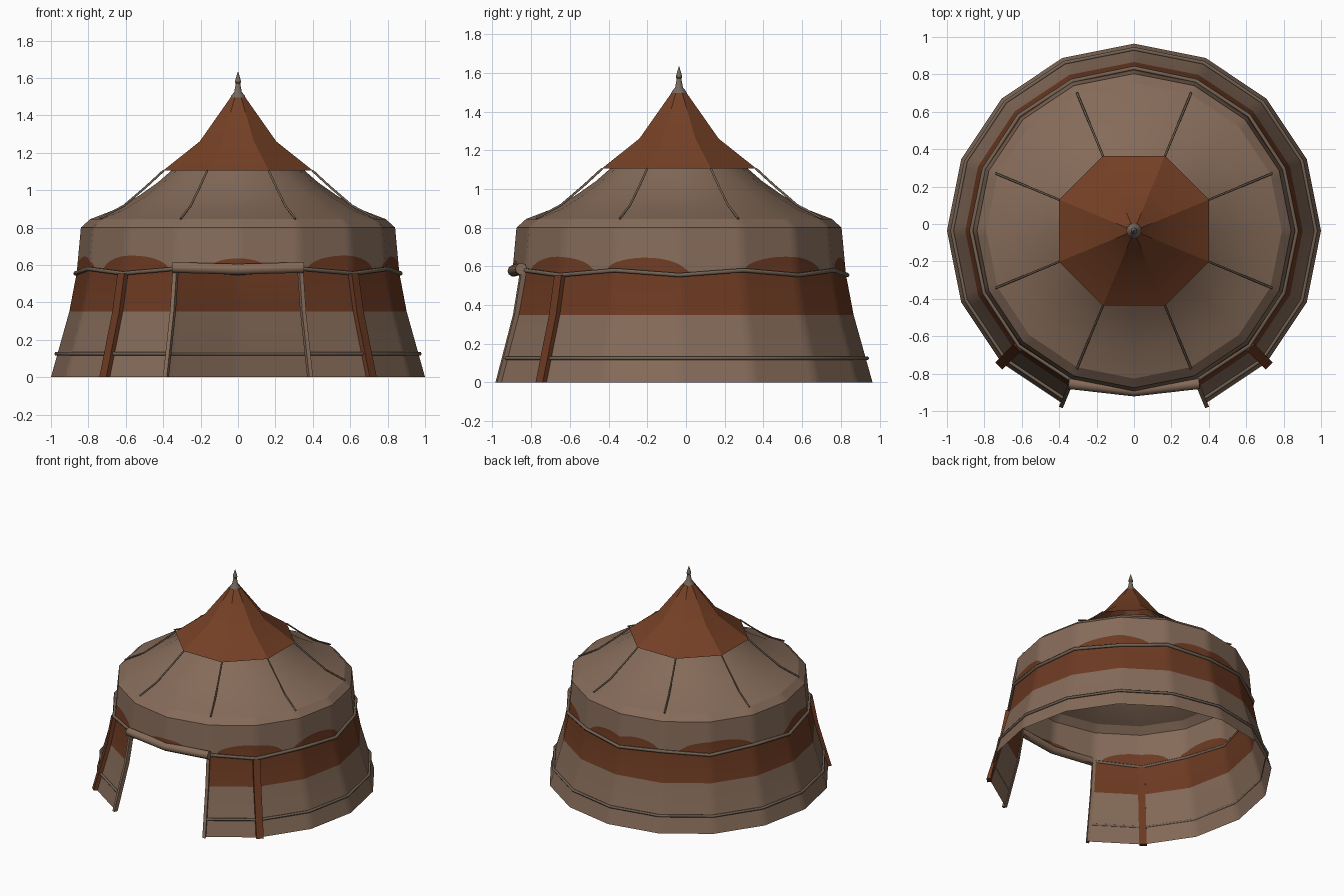
import bpy, bmesh, math
from mathutils import Vector

if "Cube" in bpy.data.objects:
    bpy.data.objects.remove(bpy.data.objects["Cube"])

CY = -0.036                      # tent axis in y
SEG = math.radians(22.5)         # 16-sided plan


def material(name, rgb):
    m = bpy.data.materials.new(name)
    m.diffuse_color = (*rgb, 1)
    m.use_nodes = True
    m.node_tree.nodes["Principled BSDF"].inputs["Base Color"].default_value = m.diffuse_color
    return m


CANVAS = material("tan canvas", (0.235, 0.147, 0.100))
RUST = material("rust cloth", (0.180, 0.052, 0.019))
BAND = material("dark rust band", (0.150, 0.042, 0.016))
ROPE = material("grey brown rope", (0.165, 0.120, 0.085))
METAL = material("finial metal", (0.180, 0.140, 0.110))

WALL = [(1.0, 0), (0.965, 0.125), (0.902, 0.35), (0.862, 0.56),
        (0.852, 0.67), (0.84, 0.80), (0.79, 0.845)]
ROOF = [(0.79, 0.845), (0.66, 0.895), (0.53, 0.97), (0.43, 1.04), (0.35, 1.11)]


def wall_r(z):
    for (r0, z0), (r1, z1) in zip(WALL, WALL[1:]):
        if z <= z1:
            return r0 + (r1 - r0) * (z - z0) / (z1 - z0)
    return WALL[-1][0]


def pt(a, r, z):
    """Point on the 16-sided plan at angle a, corner radius r."""
    k = math.cos(SEG / 2) / math.cos(a % SEG - SEG / 2)
    return Vector((r * k * math.cos(a), CY + r * k * math.sin(a), z))


def finish(name, bm, mats, angle=35):
    me = bpy.data.meshes.new(name)
    bm.to_mesh(me)
    bm.free()
    ob = bpy.data.objects.new(name, me)
    bpy.context.collection.objects.link(ob)
    for m in mats:
        me.materials.append(m)
    bpy.ops.object.select_all(action='DESELECT')
    ob.select_set(True)
    bpy.context.view_layer.objects.active = ob
    bpy.ops.object.shade_smooth_by_angle(angle=math.radians(angle))
    return ob


def lathe(name, profile, sides, mat, turn=0, angle=35):
    bm = bmesh.new()
    rings = [[bm.verts.new((r * math.cos(turn + math.tau * i / sides),
                            CY + r * math.sin(turn + math.tau * i / sides), z))
              for i in range(sides)] for r, z in profile]
    for a, b in zip(rings, rings[1:]):
        for i in range(sides):
            j = (i + 1) % sides
            bm.faces.new((a[i], a[j], b[j], b[i]))
    return finish(name, bm, [mat], angle)


def tube(name, pts, radius, mat, res=1):
    cu = bpy.data.curves.new(name, 'CURVE')
    cu.dimensions = '3D'
    cu.bevel_depth = radius
    cu.bevel_resolution = res
    cu.use_fill_caps = True
    sp = cu.splines.new('POLY')
    sp.points.add(len(pts) - 1)
    for p, co in zip(sp.points, pts):
        p.co = (*co, 1)
    cu.materials.append(mat)
    ob = bpy.data.objects.new(name, cu)
    bpy.context.collection.objects.link(ob)
    bpy.ops.object.select_all(action='DESELECT')
    ob.select_set(True)
    bpy.context.view_layer.objects.active = ob
    bpy.ops.object.convert(target='MESH')
    return ob


def strap(name, a, width, thick, top, mat):
    """Flat strip lying on the wall at angle a, from the ground to top."""
    side = Vector((-math.sin(a), math.cos(a), 0)) * width / 2
    out = Vector((math.cos(a), math.sin(a), 0)) * thick / 2
    bm = bmesh.new()
    rings = []
    for z in (0, 0.125, 0.35, top):
        c = pt(a, wall_r(z), z) + out * 0.5
        rings.append([bm.verts.new(c + s * side + o * out)
                      for s, o in ((-1, -1), (1, -1), (1, 1), (-1, 1))])
    for p, q in zip(rings, rings[1:]):
        for i in range(4):
            j = (i + 1) % 4
            bm.faces.new((p[i], p[j], q[j], q[i]))
    bm.faces.new(rings[0])
    bm.faces.new(rings[-1][::-1])
    bmesh.ops.recalc_face_normals(bm, faces=bm.faces)
    return finish(name, bm, [mat])


# Scalloped top of the painted band: (centre angle, half width, height)
HUMPS = [(-90, 12, 0.075), (-48, 17, 0.09), (-12, 15, 0.085),
         (41, 19, 0.09), (82, 13, 0.085)]


def band_top(a):
    d = (math.degrees(a) + 90) % 360
    d = min(d, 360 - d) - 90          # fold left side onto right
    h = 0.004
    for c, w, t in HUMPS:
        u = (d - c) / w
        if abs(u) < 1:
            h = max(h, t * math.sqrt(1 - u * u))
    return 0.56 + h


# Wall with painted band and doorway gap at the front
SUB = 10
N = 16 * SUB
bm = bmesh.new()
cols = []
for i in range(N):
    a = math.tau * i / N
    zs = [0, 0.125, 0.35, 0.56, band_top(a), 0.67, 0.80, 0.845]
    cols.append([bm.verts.new(pt(a, wall_r(z), z)) for z in zs])
for i in range(N):
    p, q = cols[i], cols[(i + 1) % N]
    mid = math.degrees(math.tau * (i + 0.5) / N)
    for k in range(7):
        if k < 3 and 247.5 < mid < 292.5:
            continue
        f = bm.faces.new((p[k], q[k], q[k + 1], p[k + 1]))
        f.material_index = 1 if k in (2, 3) else 0
bmesh.ops.delete(bm, geom=[v for v in bm.verts if not v.link_faces], context='VERTS')
finish("tent_wall", bm, [CANVAS, BAND])

# Sagging roof, octagonal cap and finial
lathe("roof_canvas", ROOF, 16, CANVAS)
K = 1 / math.cos(SEG)
lathe("roof_cap", [(0.40 * K, 1.105), (0.205 * K, 1.26), (0.04 * K, 1.495), (0.001, 1.50)],
      8, RUST, SEG, 25)
lathe("finial", [(0.042, 1.49), (0.036, 1.505), (0.02, 1.525), (0.012, 1.57), (0.017, 1.578),
                 (0.014, 1.59), (0.0005, 1.635)], 12, METAL)

# Guy ropes from the cap corners to the eaves
for i in range(8):
    a = SEG + i * 2 * SEG
    tube(f"roof_rope_{i}", [pt(a, r, z) for r, z in
         ((0.43, 1.105), (0.53, 1.02), (0.66, 0.917), (0.80, 0.848))], 0.006, ROPE)

# Ropes round the wall, open at the doorway
ring = range(-3, 12)
tube("hem_rope", [pt(i * SEG, 0.972, 0.125) for i in ring], 0.010, ROPE)
zs = [0.58 if i % 2 else 0.555 for i in ring]
tube("band_rope", [pt(i * SEG, wall_r(z) + 0.006, z) for i, z in zip(ring, zs)], 0.012, ROPE)

# Door frame strips, rolled door flap and its ties
for s, side in ((1, "right"), (-1, "left")):
    strap(f"door_edge_{side}", math.radians(-90 + 22.5 * s), 0.022, 0.03, 0.60, CANVAS)
    strap(f"wall_strap_{side}", math.radians(-90 + 45 * s), 0.052, 0.03, 0.555, BAND)
roll = [Vector((-0.35, -0.852, 0.587)), Vector((0, -0.892, 0.577)), Vector((0.35, -0.852, 0.587))]
tube("rolled_door_flap", roll, 0.03, CANVAS, 3)
bpy.ops.object.shade_smooth_by_angle(angle=math.radians(40))
